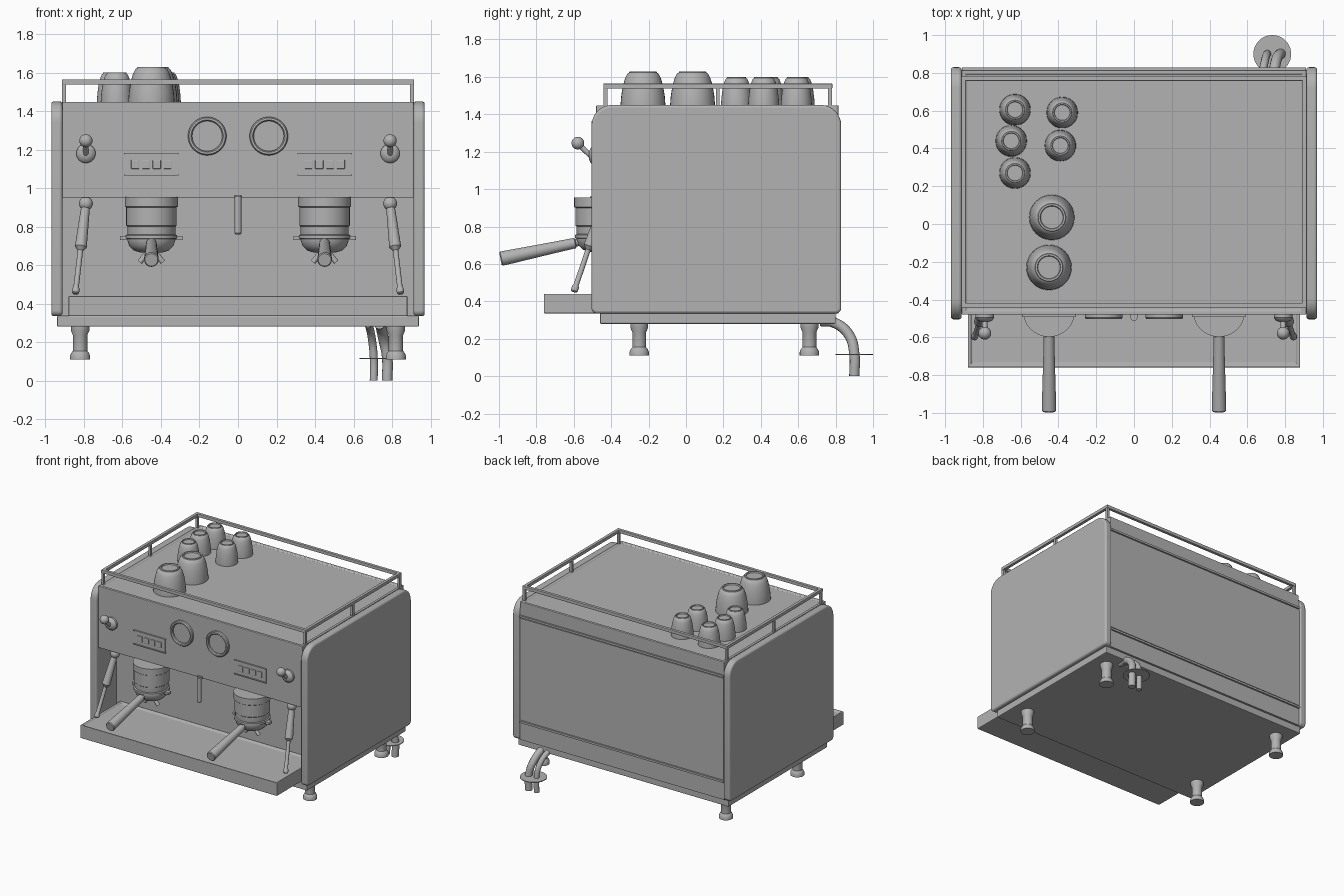
import bpy, bmesh, math
from mathutils import Vector

if "Cube" in bpy.data.objects:
    bpy.data.objects.remove(bpy.data.objects["Cube"])

steel = bpy.data.materials.new("brushed_grey")
steel.diffuse_color = (0.45, 0.45, 0.45, 1)
steel.use_nodes = True
steel.node_tree.nodes["Principled BSDF"].inputs["Base Color"].default_value = steel.diffuse_color


def finish(name, bm, smooth=True, bevel=0, seg=2):
    bmesh.ops.recalc_face_normals(bm, faces=bm.faces)
    me = bpy.data.meshes.new(name)
    bm.to_mesh(me)
    bm.free()
    ob = bpy.data.objects.new(name, me)
    bpy.context.collection.objects.link(ob)
    me.materials.append(steel)
    if bevel:
        m = ob.modifiers.new("bevel", 'BEVEL')
        m.width, m.segments, m.limit_method = bevel, seg, 'ANGLE'
    if smooth:
        bpy.ops.object.select_all(action='DESELECT')
        ob.select_set(True)
        bpy.context.view_layer.objects.active = ob
        bpy.ops.object.shade_smooth_by_angle(angle=math.radians(35))
    return ob


def box_bm(x0, x1, y0, y1, z0, z1):
    bm = bmesh.new()
    bmesh.ops.create_cube(bm, size=1)
    for v in bm.verts:
        v.co = Vector((x1 if v.co.x > 0 else x0, y1 if v.co.y > 0 else y0, z1 if v.co.z > 0 else z0))
    return bm


def box(name, x0, x1, y0, y1, z0, z1, bevel=0):
    return finish(name, box_bm(x0, x1, y0, y1, z0, z1), False, bevel)


def recessed_box(name, dims, rim, depth, bevel=0):
    """Box whose top is sunk inside a rim."""
    bm = box_bm(*dims)
    top = max(bm.faces, key=lambda f: f.calc_center_median().z)
    bmesh.ops.inset_region(bm, faces=[top], thickness=rim)
    ret = bmesh.ops.inset_region(bm, faces=[top], thickness=0.006)
    for v in top.verts:
        v.co.z -= depth
    return finish(name, bm, False, bevel)


def lathe(name, profile, start, axis=(0, 0, 1), n=32):
    """Turn (radius, distance) pairs about an axis from a start point."""
    rot = Vector((0, 0, 1)).rotation_difference(Vector(axis))
    bm = bmesh.new()
    rings = []
    for r, h in profile:
        rings.append([bm.verts.new(Vector(start) + rot @ Vector((
            max(r, 0.0005) * math.cos(2 * math.pi * i / n),
            max(r, 0.0005) * math.sin(2 * math.pi * i / n), h))) for i in range(n)])
    for a, b in zip(rings, rings[1:]):
        for i in range(n):
            bm.faces.new((a[i], a[(i + 1) % n], b[(i + 1) % n], b[i]))
    bm.faces.new(rings[0])
    bm.faces.new(rings[-1])
    return finish(name, bm)


def rod(name, a, b, r0, r1=None, n=20):
    d = Vector(b) - Vector(a)
    return lathe(name, [(r0, 0), (r0 if r1 is None else r1, d.length)], a, d.normalized(), n)


def ball(name, c, r):
    bm = bmesh.new()
    bmesh.ops.create_uvsphere(bm, u_segments=24, v_segments=14, radius=r)
    bmesh.ops.translate(bm, verts=bm.verts, vec=c)
    return finish(name, bm)


def hose(name, pts, r):
    cu = bpy.data.curves.new(name, 'CURVE')
    cu.dimensions = '3D'
    cu.bevel_depth, cu.bevel_resolution, cu.use_fill_caps = r, 4, True
    cu.resolution_u = 8
    s = cu.splines.new('BEZIER')
    s.bezier_points.add(len(pts) - 1)
    for p, co in zip(s.bezier_points, pts):
        p.co = co
        p.handle_left_type = p.handle_right_type = 'AUTO'
    cu.materials.append(steel)
    ob = bpy.data.objects.new(name, cu)
    bpy.context.collection.objects.link(ob)


def side_panel(name, x0, x1):
    """Upright slab with large upper and small lower rounded corners."""
    bm = bmesh.new()
    pts = []
    corners = [(0.83, 0.335, 0.03, -90), (0.83, 1.45, 0.11, 0), (-0.505, 1.45, 0.11, 90), (-0.505, 0.335, 0.03, 180)]
    for y, z, r, a0 in corners:
        cy = y - r if y > 0 else y + r
        cz = z - r if z > 1 else z + r
        for i in range(9):
            a = math.radians(a0 + 90 * i / 8)
            pts.append((cy + r * math.cos(a), cz + r * math.sin(a)))
    f = bm.faces.new([bm.verts.new((x0, y, z)) for y, z in pts])
    ext = bmesh.ops.extrude_face_region(bm, geom=[f])
    bmesh.ops.translate(bm, verts=[v for v in ext['geom'] if isinstance(v, bmesh.types.BMVert)], vec=(x1 - x0, 0, 0))
    finish(name, bm, True, 0.014, 3)


# Main housing: rear body, overhanging head, base
side_panel("right_side_panel", 0.912, 0.97)
side_panel("left_side_panel", -0.97, -0.912)
box("rear_body", -0.912, 0.912, -0.25, 0.815, 0.335, 1.40)
recessed_box("upper_head", (-0.912, 0.912, -0.48, 0.815, 0.95, 1.448), 0.03, 0.008, 0.006)
box("base_plate", -0.94, 0.94, -0.46, 0.80, 0.28, 0.337, 0.006)
recessed_box("drip_tray", (-0.88, 0.88, -0.76, -0.245, 0.335, 0.44), 0.022, 0.012, 0.008)

# Back cover with a rib along its upper and lower edges
box("back_cover", -0.91, 0.91, 0.81, 0.822, 0.50, 1.32)
for nm, z in (("upper_back_rib", 1.335), ("lower_back_rib", 0.485)):
    box(nm, -0.91, 0.91, 0.81, 0.828, z - 0.008, z + 0.008)

# Cup rail
rx, ry0, ry1, t = 0.903, -0.43, 0.77, 0.012
for nm, y in (("front_rail", ry0), ("back_rail", ry1)):
    box(nm, -rx - t, rx + t, y - t, y + t, 1.538, 1.564, 0.003)
for s, side in ((-1, "left"), (1, "right")):
    box(side + "_rail", s * rx - t, s * rx + t, ry0, ry1, 1.538, 1.564, 0.003)
    for nm, y in (("front", ry0), ("middle", 0.17), ("back", ry1)):
        box(f"{side}_{nm}_rail_post", s * rx - 0.01, s * rx + 0.01, y - 0.01, y + 0.01, 1.43, 1.545)

# Upturned cups, each with a foot ring
cup = [(0.92, 0), (1, 0.01), (1, 0.06), (0.97, 0.3), (0.9, 0.58), (0.8, 0.8), (0.7, 0.93), (0.62, 0.96),
       (0.6, 1), (0.52, 1), (0.49, 0.95), (0, 0.95)]
cups = [(-0.63, 0.605, 0), (-0.65, 0.44, 0), (-0.63, 0.27, 0), (-0.38, 0.59, 0), (-0.39, 0.415, 0),
        (-0.435, 0.035, 1), (-0.45, -0.23, 1)]
for x, y, big in cups:
    r, h = (0.12, 0.19) if big else (0.083, 0.16)
    lathe("large_cup" if big else "small_cup", [(a * r, b * h) for a, b in cup], (x, y, 1.44))

# Turned feet
foot = [(0.052, 0), (0.052, 0.02), (0.045, 0.035), (0.037, 0.045), (0.037, 0.125), (0.048, 0.15), (0.048, 0.175)]
for x in (-0.82, 0.82):
    for y in (-0.25, 0.66):
        lathe("foot", foot, (x, y, 0.11), n=24)

# Paired front fittings
group = [(0.055, 0.665), (0.09, 0.675), (0.115, 0.70), (0.125, 0.73), (0.125, 0.80), (0.131, 0.805),
         (0.131, 0.90), (0.138, 0.905), (0.138, 0.955)]
for s, side in ((-1, "left"), (1, "right")):
    # Pressure gauge with raised bezel
    lathe(side + "_gauge", [(0.1, 0), (0.1, 0.018), (0.094, 0.026), (0.084, 0.026), (0.078, 0.018), (0.078, 0.006), (0, 0.006)],
          (s * 0.16, -0.478, 1.27), (0, -1, 0), 40)
    # Button plate
    gx = s * 0.45
    box(side + "_button_plate", gx - 0.14, gx + 0.14, -0.486, -0.478, 1.07, 1.178)
    for z in (1.07, 1.178):
        box(side + "_plate_edge", gx - 0.142, gx + 0.142, -0.492, -0.478, z - 0.004, z + 0.004)
    for i in range(4):
        bx = gx + (i - 1.5) * 0.056
        box(side + "_button", bx - 0.021, bx + 0.021, -0.492, -0.48, 1.10, 1.147, 0.003)
    # Steam lever
    kx = s * 0.79
    lathe(side + "_lever_boss", [(0.05, 0), (0.05, 0.018), (0.04, 0.032), (0.022, 0.04), (0, 0.042)],
          (kx, -0.478, 1.18), (0, -1, 0))
    rod(side + "_lever_stem", (kx, -0.49, 1.16), (kx, -0.575, 1.24), 0.014)
    ball(side + "_lever_knob", (kx, -0.578, 1.246), 0.034)
    # Steam wand
    a, b = Vector((kx, -0.44, 0.92)), Vector((s * 0.845, -0.6, 0.45))
    ball(side + "_wand_joint", a, 0.036)
    L = (b - a).length
    lathe(side + "_steam_wand", [(0.02, 0), (0.024, 0.05), (0.031, 0.24), (0.022, 0.25), (0.014, 0.26),
                                 (0.014, L - 0.04), (0.019, L - 0.03), (0.019, L - 0.006), (0.012, L)],
          a, (b - a).normalized(), 20)
    # Brew group with locking collar and ears
    gy = -0.46
    lathe(side + "_brew_group", group, (gx, gy, 0), n=40)
    lathe(side + "_locking_collar", [(0.125, 0), (0.134, 0.004), (0.134, 0.02), (0.125, 0.024)], (gx, gy, 0.735), n=40)
    box(side + "_collar_ears", gx - 0.163, gx + 0.163, gy - 0.02, gy + 0.02, 0.73, 0.752, 0.004)
    # Handle
    ha, hb = Vector((gx, -0.53, 0.725)), Vector((gx, -0.992, 0.627))
    H = (hb - ha).length
    lathe(side + "_handle", [(0.02, 0), (0.02, 0.06), (0.028, 0.065), (0.031, 0.2), (0.038, H - 0.03),
                             (0.038, H - 0.006), (0.033, H)], ha, (hb - ha).normalized(), 24)
    # Twin pouring spout
    for d in (-1, 1):
        rod(side + "_spout", (gx, gy, 0.69), (gx + d * 0.06, gy, 0.615), 0.014)

# Central water tap
lathe("water_tap", [(0.013, 0), (0.018, 0.006), (0.018, 0.2)], (0, -0.495, 0.76), n=20)
box("water_tap_bracket", -0.018, 0.018, -0.495, -0.46, 0.945, 0.965)

# Rear hoses passing through a round plate
lathe("drain_plate", [(0.1, 0), (0.1, 0.006)], (0.732, 0.9, 0.112), n=40)
for nm, x0, x1, r in (("supply_hose", 0.675, 0.705, 0.021), ("drain_hose", 0.735, 0.775, 0.028)):
    hose(nm, [(x0, 0.72, 0.295), (x0 + 0.005, 0.79, 0.287), (x0 + 0.02, 0.872, 0.22), (x1, 0.9, 0.12), (x1, 0.9, 0.0)], r)
